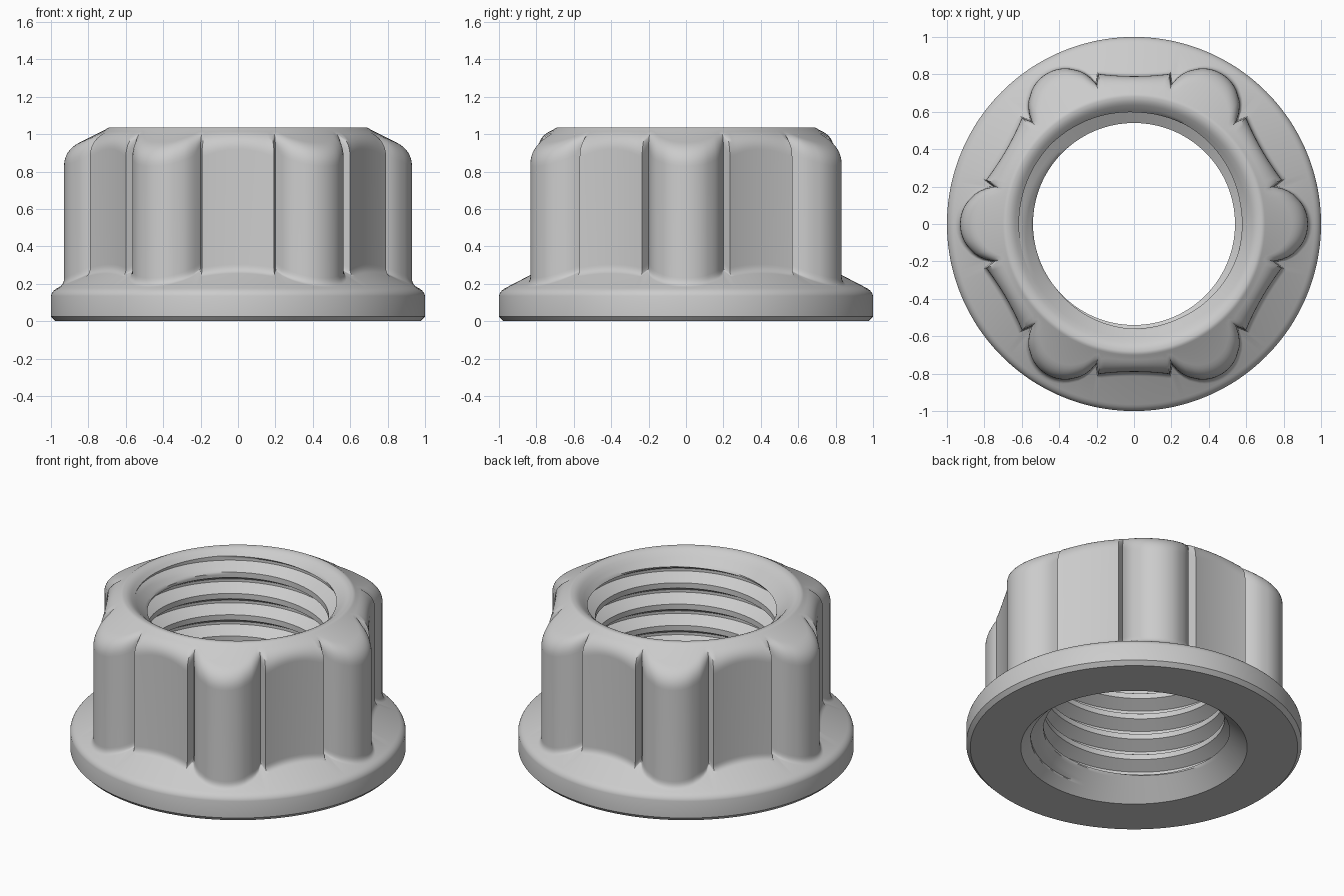
import bpy, bmesh, math
from math import sin, cos, sqrt, pi, radians

if "Cube" in bpy.data.objects:
    bpy.data.objects.remove(bpy.data.objects["Cube"], do_unlink=True)

COLUMNS = 240
PITCH, CREST, ROOT = 0.14, 0.54, 0.615
RIM_Z = 1.0
STEPS = 4


def wall_radius(angle):
    """Six hollow sides meeting in broad rounded corners."""
    a = (angle % (pi / 3)) - pi / 6
    flat, curve = 0.79, 0.34
    hollow = 2 * flat / (cos(a) + sqrt(cos(a) ** 2 - 4 * flat * curve * sin(a) ** 2))
    d = pi / 6 - abs(a)
    centre, rad = 0.73, 0.2
    under = rad ** 2 - (centre * sin(d)) ** 2
    return min(hollow, centre * cos(d) + sqrt(under)) if under > 0 else hollow


def fillet(p, corner, q, n=6):
    """Quadratic curve that rounds a profile corner."""
    return [tuple((1 - t) ** 2 * a + 2 * t * (1 - t) * b + t * t * c
                  for a, b, c in zip(p, corner, q))
            for t in (i / n for i in range(n + 1))]


def thread_profile():
    """Turns and radius along the thread, several pitches long."""
    keys = [(0, CREST), (0.25, CREST), (0.5625, ROOT), (0.6875, ROOT), (1, CREST)]
    pts = []
    for turn in range(-1, 9):
        for (u0, r0), (u1, r1) in zip(keys, keys[1:]):
            for s in range(STEPS):
                f = s / STEPS
                pts.append((turn + u0 + (u1 - u0) * f, r0 + (r1 - r0) * f))
    return pts


THREAD = thread_profile()


def column(i):
    """Closed radius/height outline of the nut at one angle."""
    angle = 2 * pi * i / COLUMNS
    pts = []
    # threaded bore with a countersink at each end
    for turn, r in THREAD:
        z = min(max(PITCH * (turn + i / COLUMNS), 0), RIM_Z)
        pts.append((max(r, 0.675 - 1.05 * z, ROOT - (RIM_Z - z)), z))
    # rounded top rim
    pts += fillet((0.635, 1.018), (0.658, 1.036), (0.68, 1.036), 4)
    pts += fillet((0.685, 1.036), (0.695, 1.036), (0.71, 1.024), 3)
    # sloping shoulder, wall, and fillet into the flange
    w = wall_radius(angle)
    zt = 1.024 - 0.5 * (w - 0.71)
    zb = 0.175 + 0.52 * (0.97 - w)
    k = min(0.085, (w - 0.71) * 0.8)
    pts += fillet((w - k, zt + 0.5 * k), (w, zt), (w, zt - k), 8)
    pts += fillet((w, zb + 0.035), (w, zb), (w + 0.025, zb - 0.013), 5)
    # flange edge and bottom chamfer
    pts += fillet((0.965, 0.1776), (0.995, 0.162), (1, 0.135), 5)
    pts += [(1, 0.025), (0.976, 0)]
    return [(r * cos(angle), r * sin(angle), z) for r, z in pts]


bm = bmesh.new()
cols = [[bm.verts.new(p) for p in column(i)] for i in range(COLUMNS + 1)]
for a, b in zip(cols, cols[1:]):
    for j in range(len(a)):
        k = (j + 1) % len(a)
        bm.faces.new((a[j], b[j], b[k], a[k]))
# the thread closes on itself one pitch higher
bmesh.ops.remove_doubles(bm, verts=bm.verts, dist=1e-4)
bmesh.ops.recalc_face_normals(bm, faces=bm.faces)
mesh = bpy.data.meshes.new("flange_nut")
bm.to_mesh(mesh)
bm.free()
nut = bpy.data.objects.new("flange_nut", mesh)
bpy.context.collection.objects.link(nut)

steel = bpy.data.materials.new("light_grey_steel")
steel.use_nodes = True
grey = (0.6, 0.6, 0.6, 1)
steel.diffuse_color = grey
steel.node_tree.nodes["Principled BSDF"].inputs["Base Color"].default_value = grey
mesh.materials.append(steel)

bpy.ops.object.select_all(action="DESELECT")
nut.select_set(True)
bpy.context.view_layer.objects.active = nut
bpy.ops.object.shade_smooth_by_angle(angle=radians(35))
